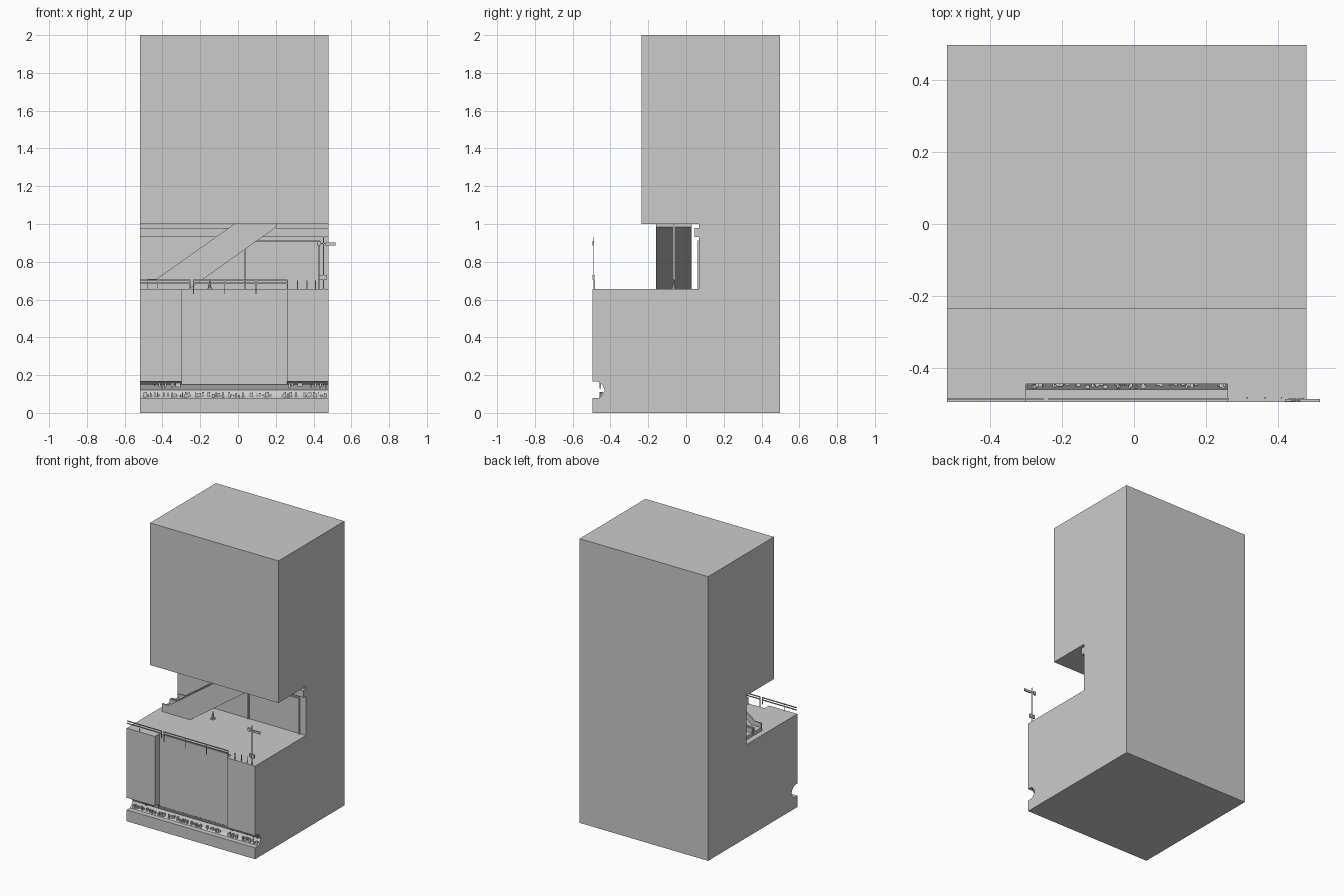
import bpy, bmesh, random
from mathutils import Vector

if "Cube" in bpy.data.objects:
    bpy.data.objects.remove(bpy.data.objects["Cube"])

random.seed(4)
X0, X1 = -0.52, 0.48          # side walls of the main block


def finish(bm, name):
    bmesh.ops.recalc_face_normals(bm, faces=bm.faces)
    me = bpy.data.meshes.new(name)
    bm.to_mesh(me)
    bm.free()
    ob = bpy.data.objects.new(name, me)
    bpy.context.collection.objects.link(ob)
    return ob


def add_box(bm, x0, x1, y0, y1, z0, z1):
    r = bmesh.ops.create_cube(bm, size=1)
    for v in r["verts"]:
        v.co = Vector(((x0 + x1) / 2 + v.co.x * (x1 - x0),
                       (y0 + y1) / 2 + v.co.y * (y1 - y0),
                       (z0 + z1) / 2 + v.co.z * (z1 - z0)))


def boxes(name, items):
    bm = bmesh.new()
    for b in items:
        add_box(bm, *b)
    return finish(bm, name)


def prism(bm, points, extrude):
    f = bm.faces.new([bm.verts.new(p) for p in points])
    r = bmesh.ops.extrude_face_region(bm, geom=[f])
    bmesh.ops.translate(bm, vec=extrude,
                        verts=[g for g in r["geom"] if isinstance(g, bmesh.types.BMVert)])


# Main block: side profile with track groove, platform hall and upper mass
profile = [(-0.495, 0), (-0.495, 0.08), (-0.46, 0.08), (-0.445, 0.092), (-0.43, 0.12),
           (-0.442, 0.147), (-0.465, 0.165), (-0.495, 0.165), (-0.495, 0.655),
           (0.07, 0.655), (0.07, 0.93), (0.045, 0.93), (0.045, 0.98), (0.07, 0.98),
           (0.07, 1.0), (-0.235, 1.0), (-0.235, 2.0), (0.497, 2.0), (0.497, 0)]
bm = bmesh.new()
prism(bm, [(X0, y, z) for y, z in profile], (X1 - X0, 0, 0))
block = finish(bm, "main_block")

# Shallow recess cut in the front wall
cutter = boxes("recess_cutter", [(-0.30, 0.26, -0.6, -0.445, 0.122, 0.70)])
cutter.hide_render = True
mod = block.modifiers.new("recess", "BOOLEAN")
mod.object = cutter
mod.operation = "DIFFERENCE"
mod.solver = "EXACT"
bpy.context.view_layer.objects.active = block
block.select_set(True)
bpy.ops.object.modifier_apply(modifier=mod.name)
bpy.data.objects.remove(cutter)

# Twin escalators: tall side panels with a lower stair body between
side = [(-0.48, 0.655), (-0.48, 0.71), (-0.43, 0.71), (-0.02, 1.0), (0.205, 1.0),
        (0.205, 0.985), (-0.2, 0.697), (-0.26, 0.655)]
core = [(-0.48, 0.655), (-0.48, 0.68), (-0.41, 0.68), (0.03, 1.0), (0.205, 1.0),
        (0.205, 0.985), (-0.2, 0.697), (-0.26, 0.655)]
for i, (a, b) in enumerate([(-0.16, -0.067), (-0.06, 0.03)]):
    bm = bmesh.new()
    t = 0.01
    for pts, y, w in ((side, a, t), (core, a + t, b - a - 2 * t), (side, b - t, t)):
        prism(bm, [(x, y, z) for x, z in pts], (0, w, 0))
    finish(bm, f"escalator_{i + 1}")

# Doorway frame on the rear hall wall
boxes("rear_frame", [(0.032, 0.04, 0.06, 0.071, 0.655, 0.912),
                     (0.04, 0.425, 0.06, 0.071, 0.904, 0.912),
                     (0.425, 0.435, 0.06, 0.071, 0.655, 0.912)])

# Front railing: two rails in two lengths, with posts
rail = []
for x0, x1 in ((X0, -0.252), (-0.238, 0.262)):
    for z in (0.686, 0.702):
        rail.append((x0, x1, -0.489, -0.484, z - 0.003, z + 0.003))
for x, z0 in ((-0.425, 0.655), (-0.254, 0.655), (-0.236, 0.63), (-0.07, 0.63),
              (0.095, 0.63), (0.262, 0.655)):
    rail.append((x - 0.002, x + 0.002, -0.488, -0.484, z0, 0.704))
boxes("railing", rail)

# Thin bollards beside the lamp pole
boxes("bollards", [(x - 0.002, x + 0.002, -0.485, -0.481, 0.655, 0.70)
                   for x in (0.315, 0.365, 0.41)])

# Sign pole with boxes and arm
boxes("sign_pole", [(0.449, 0.454, -0.491, -0.486, 0.655, 0.93),
                    (0.42, 0.438, -0.494, -0.486, 0.885, 0.91),
                    (0.438, 0.465, -0.491, -0.487, 0.895, 0.9),
                    (0.462, 0.517, -0.495, -0.486, 0.887, 0.903),
                    (0.43, 0.449, -0.494, -0.484, 0.705, 0.73),
                    (0.454, 0.472, -0.494, -0.484, 0.705, 0.73)])

# Traffic cone on the platform
bm = bmesh.new()
r = bmesh.ops.create_cone(bm, cap_ends=True, segments=10, radius1=0.011, radius2=0.002, depth=0.052)
bmesh.ops.translate(bm, verts=r["verts"], vec=(-0.15, -0.065, 0.683))
add_box(bm, -0.164, -0.136, -0.079, -0.051, 0.655, 0.659)
finish(bm, "cone")

# Rubble along the groove floor and roots hanging from its roof
rubble = []
for i in range(90):
    x = random.uniform(X0 + 0.01, X1 - 0.012)
    w, h = random.uniform(0.004, 0.014), random.uniform(0.008, 0.022)
    y = random.uniform(-0.458, -0.448)
    rubble.append((x, x + w, y, y + 0.01, 0.082, 0.088 + h))
boxes("groove_rubble", rubble)
roots = []
for lo, hi in ((-0.47, -0.3), (0.265, 0.465)):
    for i in range(16):
        x = random.uniform(lo, hi)
        roots.append((x, x + random.uniform(0.004, 0.01), -0.458, -0.449,
                      random.uniform(0.128, 0.145), 0.162))
boxes("hanging_roots", roots)
